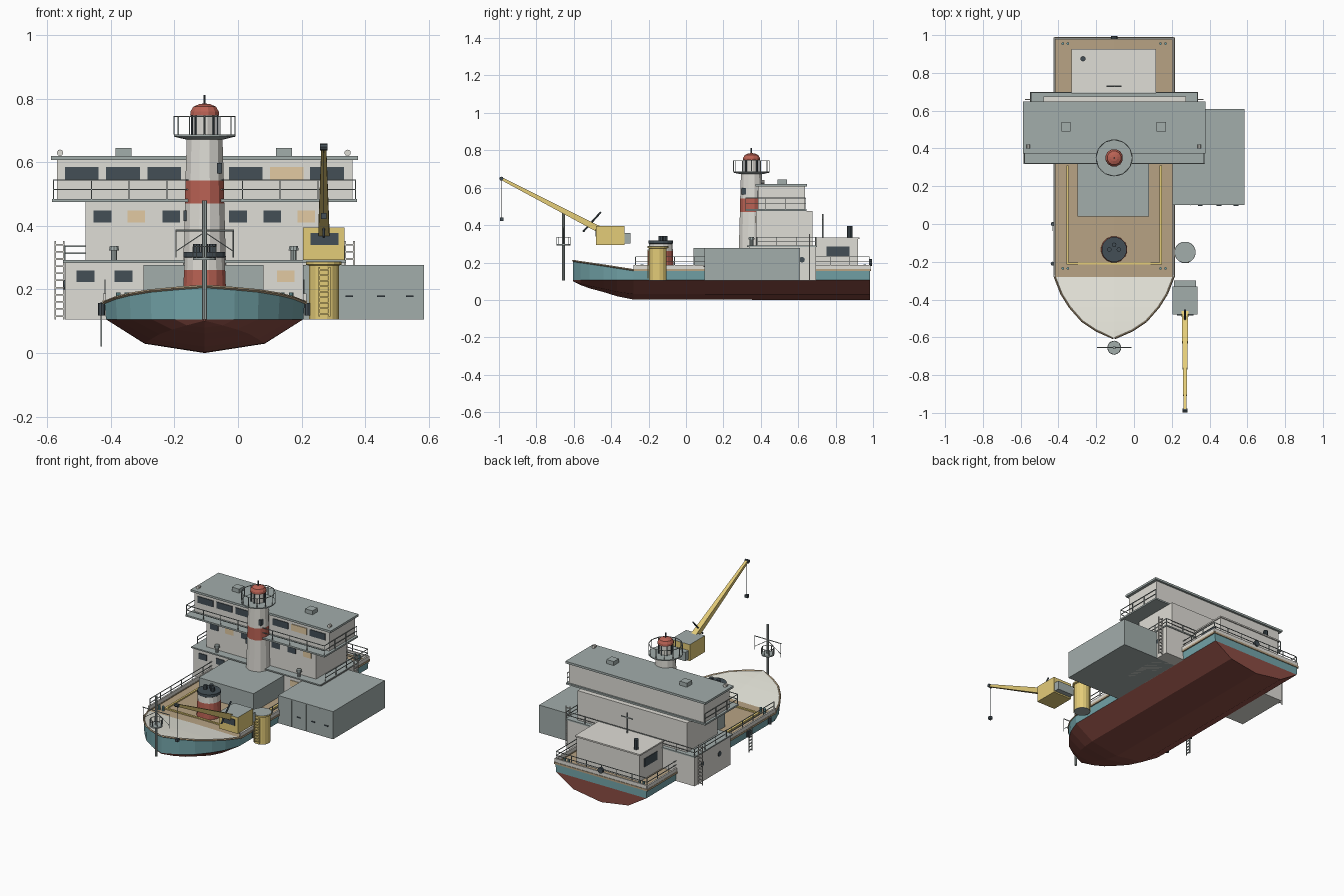
import bpy, bmesh, math
from mathutils import Vector, Matrix

if "Cube" in bpy.data.objects:
    bpy.data.objects.remove(bpy.data.objects["Cube"])

def material(name, rgb):
    m = bpy.data.materials.new(name)
    lin = [((c / 255 + 0.055) / 1.055) ** 2.4 for c in rgb]
    m.diffuse_color = (*lin, 1)
    m.use_nodes = True
    m.node_tree.nodes["Principled BSDF"].inputs["Base Color"].default_value = m.diffuse_color
    return m

WALL = material("wall_white", (223, 221, 214))
PALE = material("pale_deck", (232, 231, 220))
GREY = material("steel_grey", (162, 173, 171))
TAN = material("deck_tan", (184, 163, 132))
TEAL = material("hull_teal", (116, 165, 170))
KEEL = material("keel_red", (140, 77, 68))
RED = material("signal_red", (186, 98, 84))
YELLOW = material("crane_yellow", (228, 204, 120))
DARK = material("dark_glass", (68, 79, 86))
LIT = material("lit_window", (226, 202, 162))
CX = -0.105                                  # hull centreline

def finish(name, bm, *mats):
    bmesh.ops.recalc_face_normals(bm, faces=bm.faces)
    me = bpy.data.meshes.new(name)
    bm.to_mesh(me)
    bm.free()
    for m in mats:
        me.materials.append(m)
    ob = bpy.data.objects.new(name, me)
    bpy.context.collection.objects.link(ob)
    return ob

def box(name, x0, x1, y0, y1, z0, z1, mat, top=None):
    bm = bmesh.new()
    mx = Matrix.Translation(((x0 + x1) / 2, (y0 + y1) / 2, (z0 + z1) / 2))
    bmesh.ops.create_cube(bm, size=1, matrix=mx @ Matrix.Diagonal((x1 - x0, y1 - y0, z1 - z0, 1)))
    bm.normal_update()
    if top:
        for f in bm.faces:
            f.material_index = int(f.normal.z > 0.5)
    return finish(name, bm, mat, top or mat)

def lathe(name, x, y, profile, mats, n=12):
    """profile: (radius, z, material index of the band above)"""
    bm = bmesh.new()
    rings = [[bm.verts.new((x + r * math.cos(2 * math.pi * (i + .5) / n),
                            y + r * math.sin(2 * math.pi * (i + .5) / n), z)) for i in range(n)]
             for r, z, _ in profile]
    for k in range(len(rings) - 1):
        for i in range(n):
            j = (i + 1) % n
            f = bm.faces.new((rings[k][i], rings[k][j], rings[k + 1][j], rings[k + 1][i]))
            f.material_index = profile[k][2]
    bm.faces.new(rings[0]).material_index = profile[0][2]
    bm.faces.new(rings[-1]).material_index = profile[-1][2]
    return finish(name, bm, *mats)

def rods(name, segments, r, mat, n=6, r2=None, turn=0):
    bm = bmesh.new()
    for a, b in segments:
        a, b = Vector(a), Vector(b)
        d = b - a
        mx = Matrix.Translation((a + b) / 2) @ d.to_track_quat('Z', 'Y').to_matrix().to_4x4()
        bmesh.ops.create_cone(bm, cap_ends=True, segments=n, radius1=r, radius2=r if r2 is None else r2,
                              depth=d.length, matrix=mx @ Matrix.Rotation(turn, 4, 'Z'))
    return finish(name, bm, mat)

def railing(name, pts, z0, heights, step=0.1, r=0.0025):
    segs = []
    for (ax, ay), (bx, by) in zip(pts, pts[1:]):
        segs += [((ax, ay, z0 + h), (bx, by, z0 + h)) for h in heights]
        k = max(1, round(math.hypot(bx - ax, by - ay) / step))
        for i in range(k + 1):
            x, y = ax + (bx - ax) * i / k, ay + (by - ay) * i / k
            segs.append(((x, y, z0), (x, y, z0 + heights[-1])))
    return rods(name, segs, r, GREY, 4, turn=math.pi / 4)

def ladder(name, a, b, z0, z1, mat, rungs=10):
    segs = [((*p, z0), (*p, z1)) for p in (a, b)]
    for i in range(rungs):
        z = z0 + (z1 - z0) * (i + .5) / rungs
        segs.append(((*a, z), (*b, z)))
    return rods(name, segs, 0.0035, mat, 4, turn=math.pi / 4)

# Hull: sections of (y, half width, keel z, sheer z)
sections = [(-.605, .004, .1, .21), (-.565, .095, .08, .203), (-.515, .17, .062, .196), (-.44, .236, .042, .185),
            (-.37, .28, .02, .174), (-.28, .315, .002, .16), (.985, .315, 0, .16)]
bm = bmesh.new()
rings = []
for y, w, zk, zt in sections:
    zb = zk + .28 * (.105 - zk)
    half = [(.6 * w, zb), (w * .985, .106), (w, zt)]
    ring = [(0, zk)] + half + [(0, zt + .004)] + [(-x, z) for x, z in reversed(half)]
    rings.append([bm.verts.new((CX + x, y, z)) for x, z in ring])
for k in range(len(rings) - 1):
    for i in range(8):
        j = (i + 1) % 8
        f = bm.faces.new((rings[k][i], rings[k][j], rings[k + 1][j], rings[k + 1][i]))
        f.material_index = 0 if i in (0, 1, 6, 7) else 1 if i in (2, 5) else (3 if k == 5 else 2)
for r in (rings[0], rings[-1]):
    bm.faces.new([r[i] for i in (0, 1, 2, 6, 7)]).material_index = 0
    bm.faces.new([r[i] for i in (2, 3, 4, 5, 6)]).material_index = 1
finish("hull", bm, KEEL, TEAL, PALE, TAN)

# Bow rim, bulwark, rubbing strip and deck railing
rods("bow_rim", [((CX + s * a[1], a[0], a[3]), (CX + s * b[1], b[0], b[3]))
                 for s in (-1, 1) for a, b in zip(sections[:5], sections[1:6])], .005, TAN, 4)
for s, side in ((-1, "left"), (1, "right")):
    x = CX + s * .315
    box("rubbing_strip_" + side, x - .007, x + .007, -.28, .988, .154, .166, TAN)
    box("bulwark_" + side, x - .005, x + .005, -.28, .985, .166, .188, WALL)
    for y in ((-.21, .0) if s < 0 else (-.16,)):
        rods("fender_" + side, [((x + s * .01, y, .118), (x + s * .01, y, .158))], .011, DARK, 8)
box("rubbing_strip_stern", -.42, .21, .978, .99, .154, .166, TAN)
box("bulwark_stern", -.42, .21, .978, .987, .166, .188, WALL)
rods("stern_fender", [((CX, .98, .2), (CX, .995, .2))], .018, DARK, 10)
railing("deck_railing", [(-.418, -.27), (-.418, .98), (.208, .98), (.208, -.27)], .18, (.025, .05))
ladder("boarding_ladder", (-.43, -.035), (-.43, -.005), .02, .16, GREY, 7)

# Painted deck line and mooring bollards
for x in (-.352, .142):
    box("deck_line_side", x - .006, x + .006, -.215, .31, .161, .169, YELLOW)
box("deck_line_front", -.346, .136, -.215, -.203, .162, .1695, YELLOW)
for y in (-.235, .955):
    for dx in (-.272, -.245, .245, .272):
        rods("bollard", [((CX + dx, y, .16), (CX + dx, y, .19))], .007, TEAL, 8)

# Stacked accommodation blocks
box("lower_block", -.545, .335, .34, .695, .105, .284, WALL)
box("lower_roof", -.55, .34, .325, .7, .284, .292, GREY)
box("middle_block", -.48, .275, .375, .675, .292, .475, WALL)
box("balcony_floor", -.585, .375, .317, .645, .475, .485, GREY)
box("bridge_block", -.57, .36, .385, .635, .485, .607, WALL)
box("bridge_roof", -.588, .378, .372, .648, .607, .62, GREY)
railing("balcony_railing", [(-.58, .64), (-.58, .32), (.37, .32), (.37, .64)], .485, (.03, .06), .12)
railing("lower_roof_railing", [(-.545, .38), (-.545, .695), (.335, .695), (.335, .38)], .292, (.022, .044), .12)
for x in (-.36, .145):
    box("roof_vent_box", x - .025, x + .025, .49, .54, .62, .645, GREY)
for x in (-.56, .345):
    rods("roof_lamp", [((x, .4, .63), (x, .42, .63))], .01, WALL, 10)
for x in (-.39, .175):
    lathe("mushroom_vent", x, .35, [(.01, .29, 0), (.01, .322, 0), (.017, .322, 0), (.014, .336, 0)], [GREY], 10)
for a, b in ((-.575, -.548), (.338, .365)):
    ladder("block_ladder", (a, .66), (b, .66), .105, .352, WALL, 11)

# Windows: rows of (centre x, lit) on the front walls
rows = [("lower", .34, .242, .028, .018, [(-.48, 0), (-.36, 0), (.15, 1), (.27, 0)]),
        ("middle", .375, .43, .028, .019, [(-.426, 0), (-.32, 1), (-.21, 0), (.0, 0), (.108, 0), (.215, 1)]),
        ("bridge", .385, .566, .053, .02, [(-.492, 0), (-.362, 0), (-.232, 0), (.024, 0), (.153, 1), (.28, 0)])]
for name, y, z, hw, hh, cells in rows:
    for x, lit in cells:
        box(name + "_window", x - hw, x + hw, y - .004, y + .002, z - hh, z + hh, LIT if lit else DARK)
for x in (-.545, .335):
    for y in (.45, .62):
        rods("porthole", [((x - .004, y, .215), (x + .004, y, .215))], .015, DARK, 12)

# Stern cabin
box("stern_cabin", -.325, .11, .69, .92, .16, .325, WALL)
box("stern_cabin_roof", -.332, .116, .69, .927, .325, .334, WALL)
for x in (-.325, .11):
    box("stern_cabin_window", x - .004, x + .004, .75, .875, .235, .287, DARK)
rods("cabin_chimney", [((-.27, .875, .33), (-.27, .875, .395))], .014, DARK, 10)
rods("cabin_mast", [((CX, .73, .33), (CX, .73, .46)), ((CX - .04, .73, .43), (CX + .04, .73, .43))], .004, GREY)

# Cargo hatch and side container
box("cargo_hatch", -.298, .08, .04, .375, .16, .277, GREY)
box("side_container", .205, .585, .1, .61, .105, .277, GREY)
for x in (.3, .4, .495):
    box("container_seam", x - .001, x + .001, .098, .101, .11, .272, GREY)
for x in (.35, .45, .54):
    box("container_handle", x - .012, x + .012, .094, .101, .176, .181, DARK)

# Lighthouse tower
lathe("lighthouse_tower", CX, .35, [(.073, .16, 0), (.064, .47, 1), (.0625, .543, 0), (.058, .68, 0)], [WALL, RED])
lathe("gallery_floor", CX, .35, [(.06, .672, 0), (.098, .681, 0), (.098, .688, 0)], [GREY], 20)
circle = [(CX + .096 * math.cos(i * math.pi / 6), .35 + .096 * math.sin(i * math.pi / 6)) for i in range(13)]
railing("gallery_railing", circle, .688, (.056,), .06)
lathe("lantern_room", CX, .35, [(.036, .688, 0), (.036, .75, 0)], [WALL])
rods("lantern_frame", [((CX + .04 * math.cos(i * math.pi / 4), .35 + .04 * math.sin(i * math.pi / 4), .688),
     (CX + .04 * math.cos(i * math.pi / 4), .35 + .04 * math.sin(i * math.pi / 4), .75)) for i in range(8)], .0035, DARK)
lathe("lantern_dome", CX, .35, [(.047, .748, 0), (.046, .76, 0), (.037, .775, 0), (.018, .783, 0), (.003, .785, 0)], [RED])
rods("lantern_spike", [((CX, .35, .78), (CX, .35, .812))], .004, DARK)
box("tower_window_right", -.066, -.05, .298, .32, .565, .598, DARK)
box("tower_window_left", -.172, -.162, .32, .345, .415, .448, DARK)

# Funnel with exhaust pipes
lathe("funnel", CX, -.135, [(.07, .16, 1), (.066, .262, 0), (.064, .3, 2), (.067, .302, 2), (.067, .318, 2)],
      [WALL, RED, DARK], 16)
rods("exhaust_pipes", [((CX + dx, -.135 + dy, .315), (CX + dx, -.135 + dy, .343))
     for dx, dy in ((-.025, 0), (.025, 0), (0, .025))], .012, DARK, 8)

# Deck crane: pillar, cab, boom and hook
lathe("crane_pillar", .27, -.15, [(.048, .105, 1), (.048, .107, 0), (.048, .275, 0), (.057, .278, 0),
      (.057, .287, 1), (.056, .288, 1)], [YELLOW, GREY], 16)
ladder("crane_ladder", (.255, -.203), (.288, -.203), .115, .27, YELLOW, 9)
box("crane_cab", .205, .335, -.48, -.33, .293, .395, YELLOW, GREY)
box("crane_counterweight", .213, .328, -.33, -.298, .302, .357, GREY)
box("crane_cab_window", .228, .316, -.484, -.478, .34, .378, DARK)
rods("crane_boom", [((.27, -.46, .375), (.27, -.985, .648))], .025, YELLOW, 4, .011, math.pi / 4)
rods("boom_ram", [((.27, -.55, .365), (.27, -.455, .47))], .005, DARK)
rods("boom_tip", [((.258, -.987, .648), (.282, -.987, .648))], .011, DARK, 8)
rods("hoist_cable", [((.27, -.985, .64), (.27, -.985, .44))], .0012, DARK, 4)
box("hook_block", .261, .279, -.994, -.976, .422, .44, DARK)

# Bow mast with lookout platform and stays
Y = -.655
rods("bow_mast", [((CX, Y, .105), (CX, Y, .48))], .008, GREY, 8)
lathe("lookout_platform", CX, Y, [(.037, .292, 0), (.037, .3, 0)], [GREY], 14)
ring = [(CX + .036 * math.cos(i * math.pi / 4), Y + .036 * math.sin(i * math.pi / 4)) for i in range(9)]
railing("lookout_railing", ring, .3, (.035,), .06, .002)
rods("mast_crossbar", [((CX - .092, Y, .385), (CX + .092, Y, .385))], .003, GREY)
rods("mast_stays", [((CX, Y, .38), (CX + s * .09, Y, .32)) for s in (-1, 1)]
     + [((CX + s * .09, Y, .385), (CX + s * .09, Y, .3)) for s in (-1, 1)], .0018, GREY, 5)
